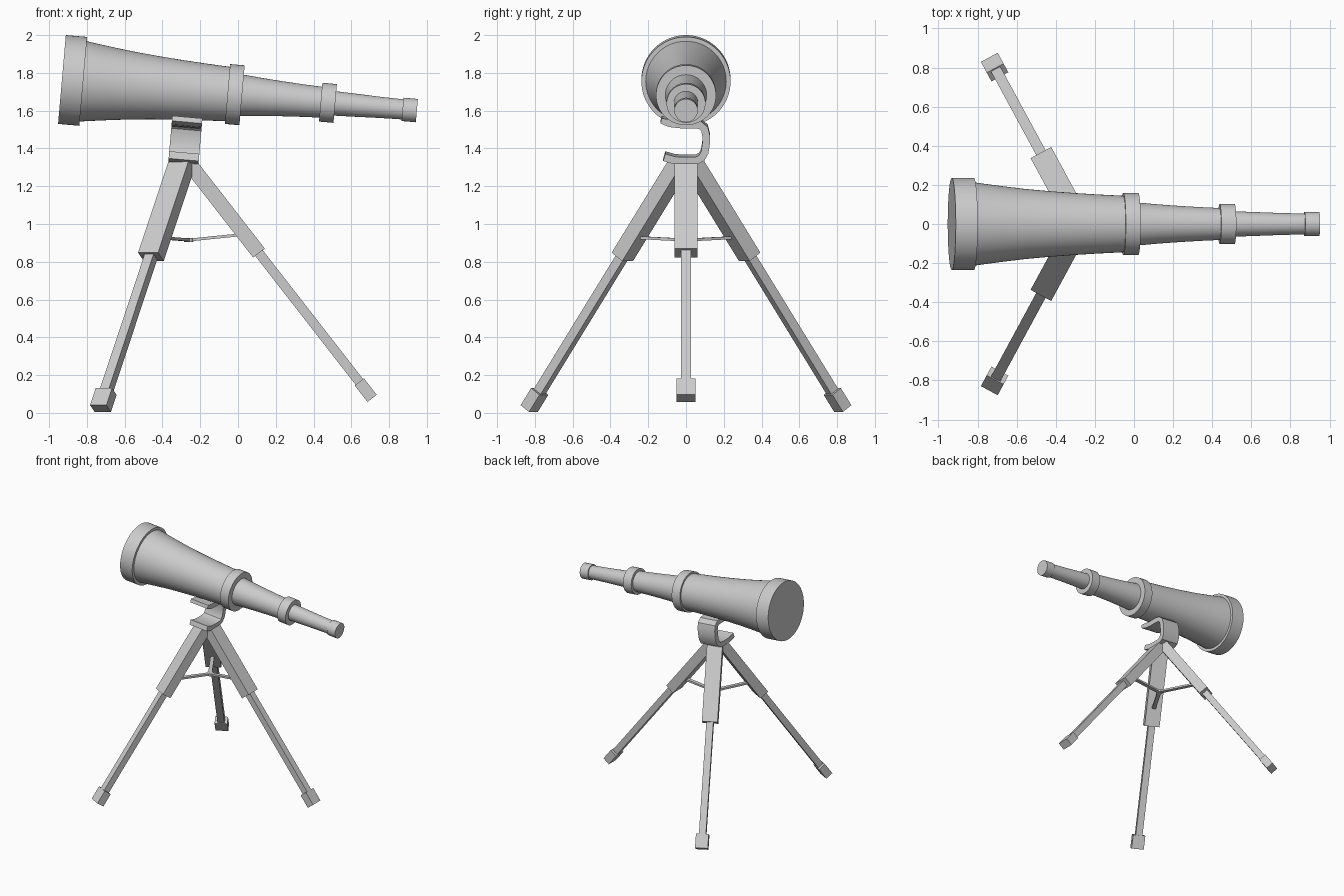
import bpy, bmesh, math
from mathutils import Vector, Matrix

if "Cube" in bpy.data.objects:
    bpy.data.objects.remove(bpy.data.objects["Cube"])

AXIS = Vector((1.882, 0, -0.165)).normalized()
START = Vector((-0.932, 0, 1.765))


def finish(name, bm, smooth=False):
    bmesh.ops.recalc_face_normals(bm, faces=bm.faces)
    me = bpy.data.meshes.new(name)
    bm.to_mesh(me)
    bm.free()
    if smooth:
        me.shade_smooth()
        me.set_sharp_from_angle(angle=math.radians(32))
    ob = bpy.data.objects.new(name, me)
    bpy.context.collection.objects.link(ob)
    return ob


def lathe(name, profile, seg=64):
    """Closed solid of revolution about the tilted optical axis: (distance, radius)."""
    bm = bmesh.new()
    up = Vector((0, 1, 0)).cross(AXIS)
    rings = []
    for s, r in profile:
        rings.append([bm.verts.new(START + AXIS * s + r * (
            math.cos(a) * Vector((0, 1, 0)) + math.sin(a) * up))
            for a in (2 * math.pi * i / seg for i in range(seg))])
    for a, b in zip(rings, rings[1:]):
        for i in range(seg):
            j = (i + 1) % seg
            bm.faces.new((a[i], a[j], b[j], b[i]))
    bm.faces.new(rings[0])
    bm.faces.new(rings[-1])
    return finish(name, bm, True)


def bar(name, p, q, width, thick, cut_z=None):
    """Box from p to q, its width kept horizontal; optionally trimmed above cut_z."""
    p, q = Vector(p), Vector(q)
    d = (q - p).normalized()
    side = d.cross(Vector((0, 0, 1))).normalized()
    rot = Matrix((side, d.cross(side), d)).transposed().to_4x4()
    bm = bmesh.new()
    bmesh.ops.create_cube(bm, size=1, matrix=Matrix.Translation((p + q) / 2) @ rot
                          @ Matrix.Diagonal((width, thick, (q - p).length, 1)))
    if cut_z is not None:
        res = bmesh.ops.bisect_plane(bm, geom=bm.verts[:] + bm.edges[:] + bm.faces[:],
                                     plane_co=(0, 0, cut_z), plane_no=(0, 0, 1),
                                     clear_outer=True)
        bmesh.ops.holes_fill(bm, edges=[e for e in bm.edges if e.is_boundary])
    return finish(name, bm)


# Telescope: three flared tubes, with collars at each joint
lathe("objective_cap", [(0, .236), (.113, .236)])
lathe("main_tube", [(.10, .215), (.18, .204), (.27, .192), (.38, .179), (.50, .168),
                    (.62, .159), (.75, .151), (.89, .144)])
lathe("large_collar", [(.88, .159), (.957, .159)])
lathe("middle_tube", [(.94, .111), (1.05, .101), (1.16, .093), (1.28, .086), (1.39, .081)])
lathe("small_collar", [(1.375, .103), (1.452, .103)])
lathe("draw_tube", [(1.44, .065), (1.56, .061), (1.69, .056), (1.82, .053)])
lathe("eyepiece", [(1.81, .062), (1.886, .062)])

# Cradle: C-shaped strap (y, z centreline) joining tube and tripod
path = [(-.132, 1.553), (-.085, 1.540), (-.03, 1.534), (.03, 1.534), (.075, 1.530),
        (.098, 1.510), (.106, 1.475), (.106, 1.43), (.099, 1.385), (.083, 1.355),
        (.055, 1.342), (0, 1.340), (-.06, 1.343), (-.115, 1.359)]
bm = bmesh.new()
rows = []
for i, (y, z) in enumerate(path):
    a, b = path[max(i - 1, 0)], path[min(i + 1, len(path) - 1)]
    t = Vector((b[0] - a[0], b[1] - a[1])).normalized()
    h = .014 if i == 0 else .02
    rows.append([bm.verts.new((x, y - t.y * h * k, z + t.x * h * k))
                 for x, k in ((-.08, -1), (.08, -1), (.08, 1), (-.08, 1))])
for a, b in zip(rows, rows[1:]):
    for i in range(4):
        j = (i + 1) % 4
        bm.faces.new((a[i], a[j], b[j], b[i]))
bm.faces.new(rows[0])
bm.faces.new(rows[-1])
tilt = Matrix.Rotation(math.radians(5), 4, 'Y')
bm.transform(Matrix.Translation((-.278, 0, 1.45)) @ tilt @ Matrix.Translation((0, 0, -1.45)))
finish("cradle", bm, True)

# Tripod: wide upper leg, slim lower leg, block foot, and a spreader arm each
hub = Vector((-.26, 0, .915))
legs = [("right", (-.25, 0, 1.31), (.71, 0, .077)),
        ("back_left", (-.30, .04, 1.31), (-.728, .83, .023)),
        ("front_left", (-.30, -.04, 1.31), (-.728, -.83, .023))]
for name, top, end in legs:
    top, end = Vector(top), Vector(end)
    d = (end - top).normalized()
    knee = top.lerp(end, .376)
    bar(name + "_upper_leg", top - d * .08, knee, .12, .078, 1.335)
    bar(name + "_lower_leg", knee - d * .05, end - d * .05, .054, .05)
    bar(name + "_foot", end - d * .11, end, .098, .062)
    bar(name + "_spreader", hub, top.lerp(end, .296), .03, .015)

# Spreader hub
bm = bmesh.new()
bmesh.ops.create_cone(bm, cap_ends=True, segments=12, radius1=.025, radius2=.025, depth=.02,
                      matrix=Matrix.Translation(hub))
finish("spreader_hub", bm, True)
